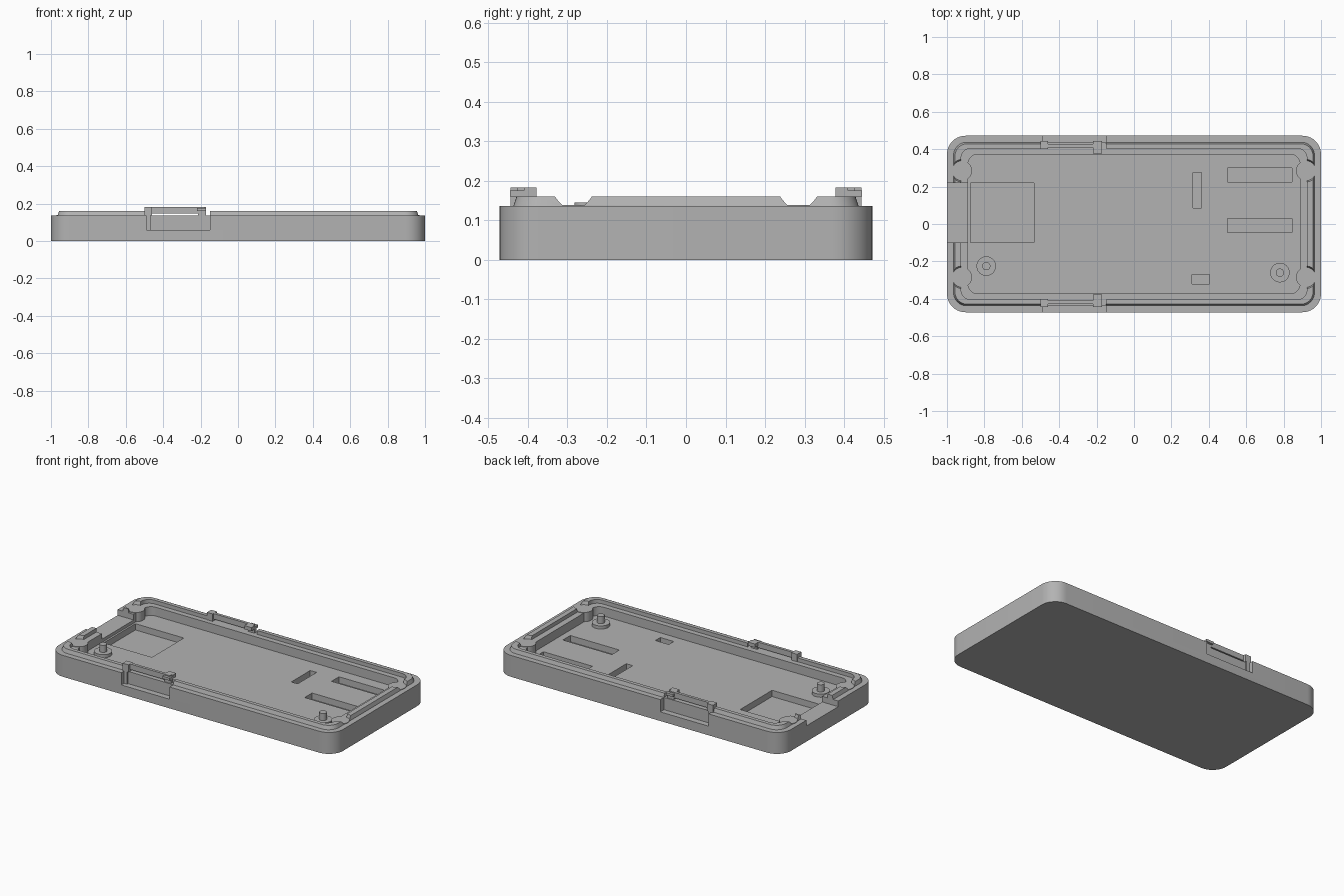
import bpy, bmesh, math
from mathutils import Matrix

cube = bpy.data.objects.get("Cube")
if cube:
    bpy.data.objects.remove(cube, do_unlink=True)

grey = bpy.data.materials.new("plain grey plastic")
grey.use_nodes = True
grey.diffuse_color = (0.45, 0.45, 0.45, 1)
grey.node_tree.nodes["Principled BSDF"].inputs["Base Color"].default_value = grey.diffuse_color


def finish(bm, name):
    bmesh.ops.recalc_face_normals(bm, faces=bm.faces)
    mesh = bpy.data.meshes.new(name)
    bm.to_mesh(mesh)
    bm.free()
    mesh.materials.append(grey)
    obj = bpy.data.objects.new(name, mesh)
    bpy.context.collection.objects.link(obj)
    return obj


def box(name, x0, x1, y0, y1, z0, z1):
    bm = bmesh.new()
    mid = ((x0 + x1) / 2, (y0 + y1) / 2, (z0 + z1) / 2)
    size = (abs(x1 - x0), abs(y1 - y0), z1 - z0)
    bmesh.ops.create_cube(bm, size=1, matrix=Matrix.Translation(mid) @ Matrix.Diagonal((*size, 1)))
    return finish(bm, name)


def disc(name, x, y, z0, z1, r0, r1):
    bm = bmesh.new()
    bmesh.ops.create_cone(bm, cap_ends=True, segments=40, radius1=r0, radius2=r1, depth=z1 - z0,
                          matrix=Matrix.Translation((x, y, (z0 + z1) / 2)))
    return finish(bm, name)


def rounded_loop(bm, hx, hy, r, z, steps=10):
    verts = []
    for k, (sx, sy) in enumerate([(1, 1), (-1, 1), (-1, -1), (1, -1)]):
        for i in range(steps + 1):
            a = math.pi / 2 * (k + i / steps)
            verts.append(bm.verts.new((sx * (hx - r) + r * math.cos(a),
                                       sy * (hy - r) + r * math.sin(a), z)))
    return verts


def apply_boolean(obj, other, operation):
    mod = obj.modifiers.new("cut", 'BOOLEAN')
    mod.operation, mod.solver, mod.object = operation, 'EXACT', other
    bpy.context.view_layer.objects.active = obj
    bpy.ops.object.modifier_apply(modifier=mod.name)
    bpy.data.objects.remove(other, do_unlink=True)


def smooth(obj):
    bpy.ops.object.select_all(action='DESELECT')
    obj.select_set(True)
    bpy.context.view_layer.objects.active = obj
    bpy.ops.object.shade_smooth_by_angle(angle=math.radians(30))


RIM, FLOOR, LIP, CLIP_TOP = 0.136, 0.08, 0.16, 0.183

# Tray: stacked rounded outlines from the base over the lip to the floor
outlines = [(1, 0.472, 0.1, 0), (1, 0.472, 0.1, RIM), (0.965, 0.437, 0.07, RIM),
            (0.957, 0.429, 0.065, LIP), (0.925, 0.405, 0.055, LIP),
            (0.925, 0.405, 0.055, RIM), (0.887, 0.372, 0.05, RIM), (0.887, 0.372, 0.05, FLOOR)]
bm = bmesh.new()
loops = [rounded_loop(bm, *o) for o in outlines]
for a, b in zip(loops, loops[1:]):
    for i in range(len(a)):
        j = (i + 1) % len(a)
        bm.faces.new((a[i], a[j], b[j], b[i]))
bm.faces.new(loops[0])
bm.faces.new(loops[-1])
tray = finish(bm, "tray")

# Round corner lugs that interrupt the lip
for sx in (-1, 1):
    for sy in (-1, 1):
        x, y = sx * 0.918, sy * 0.285
        apply_boolean(tray, disc("lug", x, y, FLOOR - 0.02, RIM + 0.003, 0.052, 0.052), 'UNION')
        apply_boolean(tray, disc("lug_cut", x, y, RIM + 0.003, LIP + 0.01, 0.054, 0.064), 'DIFFERENCE')

# Floor pockets, end port and port pocket
for x0, x1, y0, y1 in [(-0.875, -0.535, -0.10, 0.22), (0.315, 0.36, 0.085, 0.275),
                       (0.50, 0.845, 0.225, 0.30), (0.50, 0.845, -0.045, 0.03),
                       (0.31, 0.405, -0.32, -0.27)]:
    apply_boolean(tray, box("pocket_cut", x0, x1, y0, y1, 0.04, 0.125), 'DIFFERENCE')
apply_boolean(tray, box("port_cut", -1.1, -0.88, -0.10, 0.22, 0.1, 0.3), 'DIFFERENCE')

# Side notches and gaps in the lip for the clips
for s in (-1, 1):
    apply_boolean(tray, box("notch_cut", -0.49, -0.15, s * 0.435, s * 0.6, 0.058, 0.3), 'DIFFERENCE')
    apply_boolean(tray, box("lip_gap", -0.49, -0.15, s * 0.39, s * 0.6, RIM, 0.3), 'DIFFERENCE')
smooth(tray)

# Snap clips on both long sides
for s, side in ((-1, "front"), (1, "back")):
    box(side + "_clip_bar", -0.48, -0.18, s * 0.41, s * 0.428, 0.148, CLIP_TOP)
    box(side + "_clip_post", -0.50, -0.46, s * 0.402, s * 0.444, RIM, CLIP_TOP)
    box(side + "_clip_leg", -0.49, -0.468, s * 0.43, s * 0.444, 0.058, RIM)
    box(side + "_clip_foot", -0.215, -0.17, s * 0.408, s * 0.43, RIM, 0.16)
    box(side + "_clip_hook", -0.22, -0.17, s * 0.408, s * 0.445, 0.16, 0.176)
    box(side + "_clip_tab", -0.22, -0.17, s * 0.378, s * 0.41, 0.16, CLIP_TOP)

# Locating posts on the floor
for x, y, side in ((-0.79, -0.225, "right"), (0.78, -0.26, "left")):
    smooth(disc(side + "_post_base", x, y, FLOOR - 0.01, 0.1, 0.052, 0.052))
    smooth(disc(side + "_post_pin", x, y, 0.095, 0.145, 0.022, 0.022))
